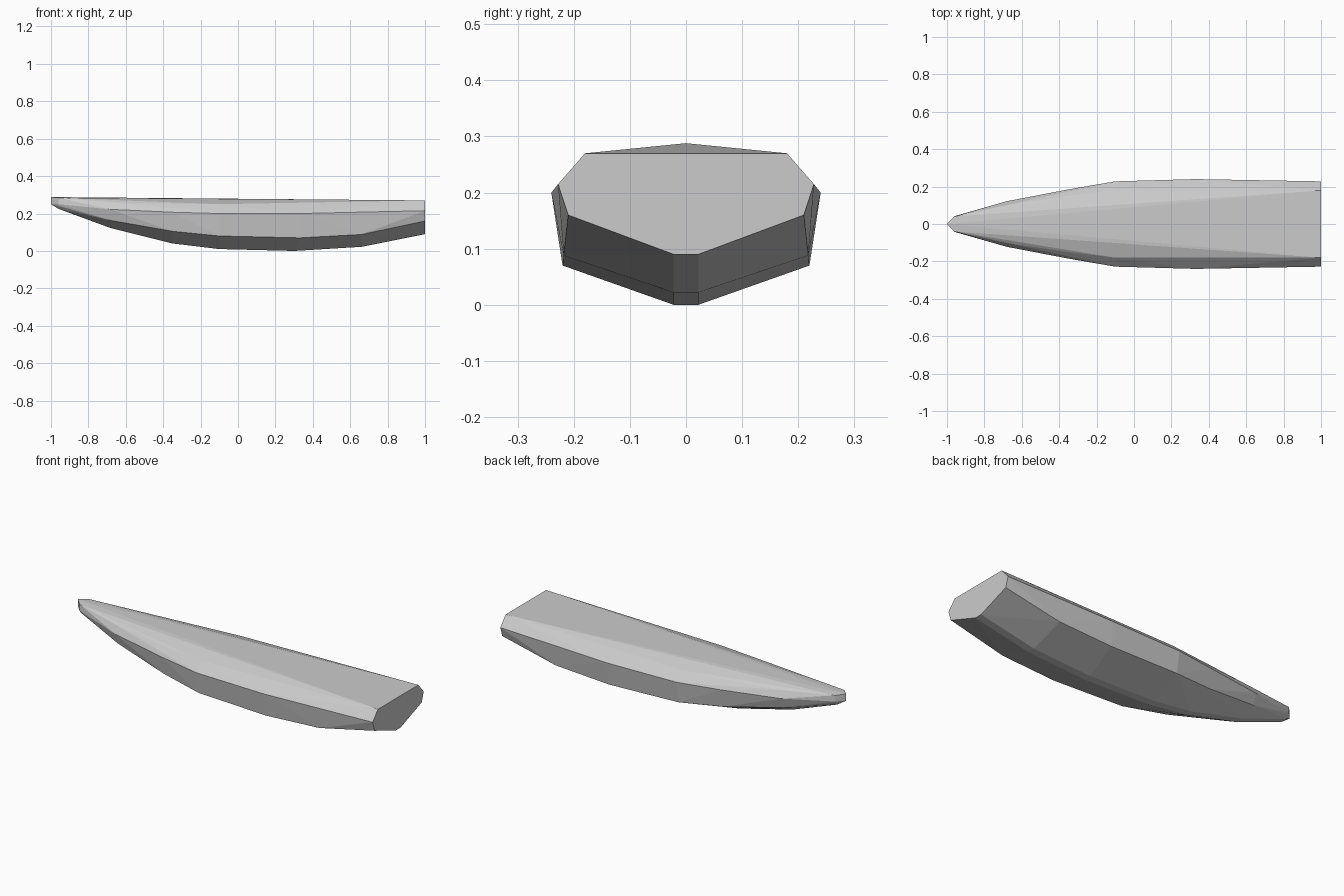
import bpy
import bmesh

# Remove only the default cube
cube = bpy.data.objects.get("Cube")
if cube:
    bpy.data.objects.remove(cube, do_unlink=True)

# Plain grey paint
grey = bpy.data.materials.new("hull grey")
grey.use_nodes = True
colour = (0.6, 0.6, 0.6, 1.0)
grey.diffuse_color = colour
bsdf = grey.node_tree.nodes["Principled BSDF"]
bsdf.inputs["Base Color"].default_value = colour
bsdf.inputs["Roughness"].default_value = 0.8

# Lengthwise lines of one half of the hull: (x, half width, height)
keel = [(-0.96, 0.02, 0.225), (-0.68, 0.022, 0.122), (-0.35, 0.022, 0.04),
        (-0.1, 0.022, 0.01), (0.3, 0.022, 0), (0.66, 0.022, 0.022), (1, 0.022, 0.09)]
chine = [(-0.96, 0.037, 0.24), (-0.68, 0.102, 0.163), (-0.35, 0.165, 0.105),
         (-0.1, 0.21, 0.08), (0.33, 0.22, 0.07), (0.66, 0.218, 0.088), (1, 0.21, 0.16)]
sheer = [(-0.96, 0.042, 0.25), (-0.68, 0.122, 0.222), (-0.35, 0.185, 0.207),
         (-0.1, 0.228, 0.2), (0.33, 0.24, 0.2), (1, 0.228, 0.215)]
deck_edge = [(-0.96, 0.04, 0.284), (-0.66, 0.105, 0.26), (-0.35, 0.15, 0.252),
             (-0.1, 0.18, 0.25), (1, 0.18, 0.27)]
stem = [(-1, 0, 0.25), (-1, 0, 0.288)]

# Closed hull stretched over the mirrored lines
bm = bmesh.new()
for x, y, z in stem:
    bm.verts.new((x, y, z))
for line in (keel, chine, sheer, deck_edge):
    for x, y, z in line:
        for side in (-1, 1):
            bm.verts.new((x, side * y, z))
bmesh.ops.convex_hull(bm, input=bm.verts[:])
loose = [v for v in bm.verts if not v.link_faces]
bmesh.ops.delete(bm, geom=loose, context="VERTS")
bmesh.ops.dissolve_limit(bm, angle_limit=0.01, verts=bm.verts[:], edges=bm.edges[:])
bmesh.ops.recalc_face_normals(bm, faces=bm.faces[:])

mesh = bpy.data.meshes.new("boat_hull")
bm.to_mesh(mesh)
bm.free()
mesh.materials.append(grey)
hull = bpy.data.objects.new("boat_hull", mesh)
bpy.context.collection.objects.link(hull)
